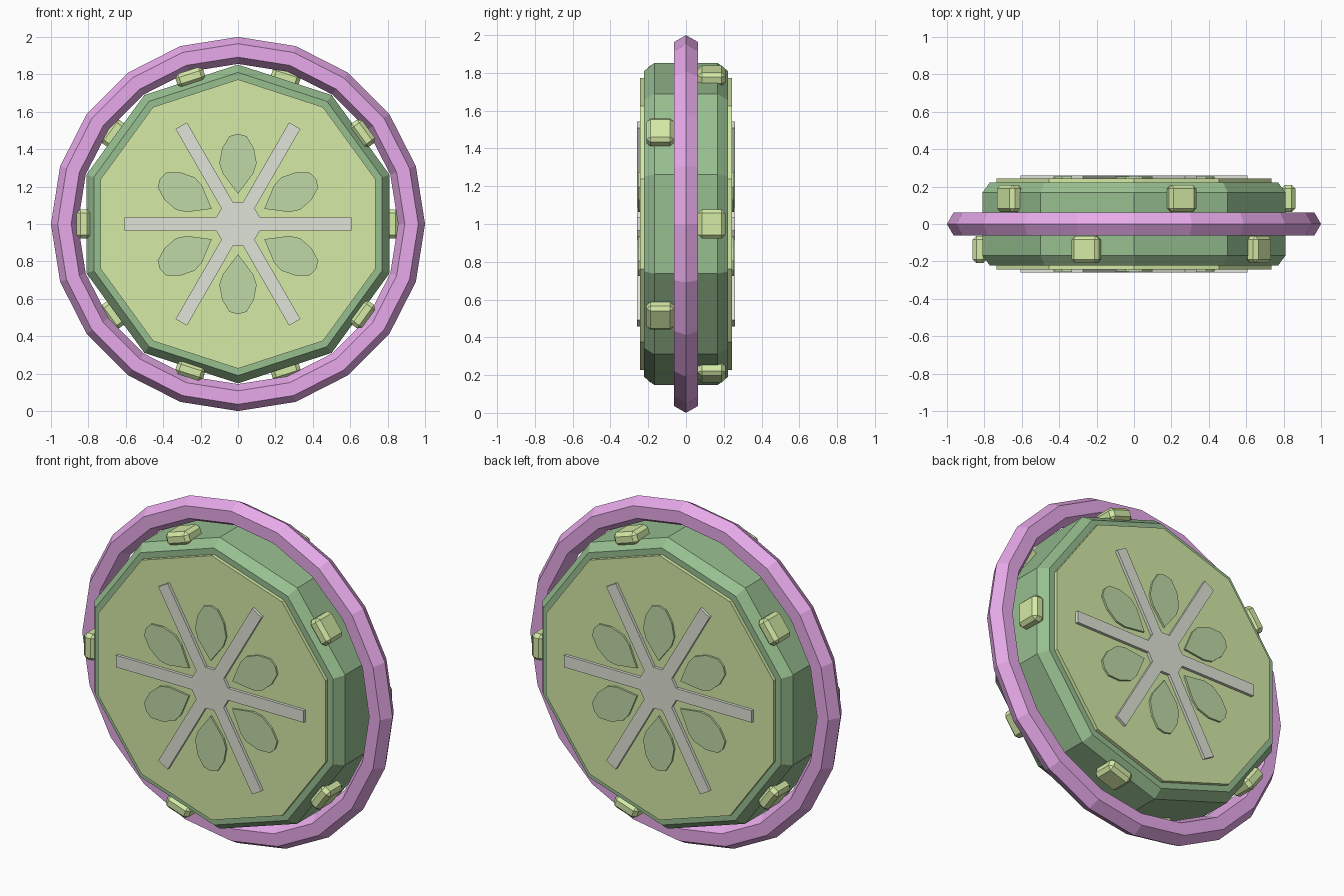
import bpy, bmesh
from math import sin, cos, pi, radians
from mathutils import Matrix, Vector

if "Cube" in bpy.data.objects:
    bpy.data.objects.remove(bpy.data.objects["Cube"])

CENTRE = Vector((0, 0, 1))


def material(name, rgb):
    m = bpy.data.materials.new(name)
    m.diffuse_color = (*rgb, 1)
    m.use_nodes = True
    m.node_tree.nodes["Principled BSDF"].inputs["Base Color"].default_value = m.diffuse_color
    return m


RIM = material("violet", (0.80, 0.40, 0.82))
RIND = material("rind_green", (0.31, 0.52, 0.28))
FLESH = material("light_green", (0.66, 0.82, 0.38))
PIP = material("pip_green", (0.52, 0.69, 0.38))
PITH = material("grey_pith", (0.74, 0.77, 0.68))


def finish(bm, name, mat):
    bmesh.ops.recalc_face_normals(bm, faces=bm.faces)
    me = bpy.data.meshes.new(name)
    bm.to_mesh(me)
    bm.free()
    ob = bpy.data.objects.new(name, me)
    bpy.context.collection.objects.link(ob)
    ob.location = CENTRE
    me.materials.append(mat)
    return ob


def lathe(name, profile, sides, mat, closed=False):
    """Revolve (radius, y) points round the y axis, one vertex at the top."""
    bm = bmesh.new()
    rings = [[bm.verts.new((r * sin(2 * pi * i / sides), y, r * cos(2 * pi * i / sides)))
              for i in range(sides)] for r, y in profile]
    pairs = list(zip(rings, rings[1:] + rings[:1]))
    for a, b in pairs if closed else pairs[:-1]:
        for i in range(sides):
            j = (i + 1) % sides
            bm.faces.new((a[i], a[j], b[j], b[i]))
    if not closed:
        bm.faces.new(rings[0])
        bm.faces.new(rings[-1])
    return finish(bm, name, mat)


def plate(name, outline, depth, mat):
    """Extrude a closed (x, z) outline from inside the panel out to +-depth."""
    y0, y1 = (0.225, depth) if depth > 0 else (-0.225, depth)
    bm = bmesh.new()
    face = bm.faces.new([bm.verts.new((x, y0, z)) for x, z in outline])
    ext = bmesh.ops.extrude_face_region(bm, geom=[face], use_keep_orig=True)
    bmesh.ops.translate(bm, vec=(0, y1 - y0, 0),
                        verts=[v for v in ext["geom"] if isinstance(v, bmesh.types.BMVert)])
    return finish(bm, name, mat)


def turn(p, a):
    return (p[0] * cos(a) + p[1] * sin(a), -p[0] * sin(a) + p[1] * cos(a))


# Outer hexagonal-section hoop
lathe("outer_hoop", [(0.928 + 0.072 * cos(k * pi / 3), 0.072 * sin(k * pi / 3))
                     for k in range(6)], 20, RIM, closed=True)

# Ten-sided rind with chamfered edges, and the pale slab showing on both sides
lathe("rind", [(0.81, -0.222), (0.852, -0.168), (0.852, 0.168), (0.81, 0.222)], 10, RIND)
lathe("flesh", [(0.773, -0.243), (0.773, 0.243)], 10, FLESH)

# Star of six pith arms with a round hub: one outline per side
w, tip, hub = 0.035, 0.607, 0.122
arm = [(-w, hub * 0.96), (-w, tip), (w, tip), (w, hub * 0.96)]
star = [turn(p, radians(30 + 60 * k)) for k in range(6) for p in arm]

# Teardrop pip outline
half = [(0.045, 0.47), (0.085, 0.405), (0.1, 0.325), (0.082, 0.27)]
drop = [(0, 0.482)] + half + [(0, 0.162)] + [(-x, z) for x, z in reversed(half)]

for side, s in (("front", -1), ("back", 1)):
    plate(side + "_pith_star", star, s * 0.26, PITH)
    for k in range(6):
        plate(f"{side}_pip_{k + 1}", [turn(p, radians(60 * k)) for p in drop], s * 0.254, PIP)

    # Five bevelled tread studs, staggered between the two sides
    for k in range(5):
        a = radians(72 * k + (18 if s > 0 else -18))
        bm = bmesh.new()
        bmesh.ops.create_cube(bm, size=1)
        bmesh.ops.scale(bm, vec=(0.155, 0.145, 0.076), verts=bm.verts)
        bmesh.ops.bevel(bm, geom=bm.edges[:], offset=0.02, segments=1, affect="EDGES")
        bmesh.ops.transform(bm, verts=bm.verts, matrix=Matrix.Rotation(a, 4, "Y")
                            @ Matrix.Translation((0, s * 0.136, 0.825)))
        finish(bm, f"{side}_stud_{k + 1}", FLESH)
